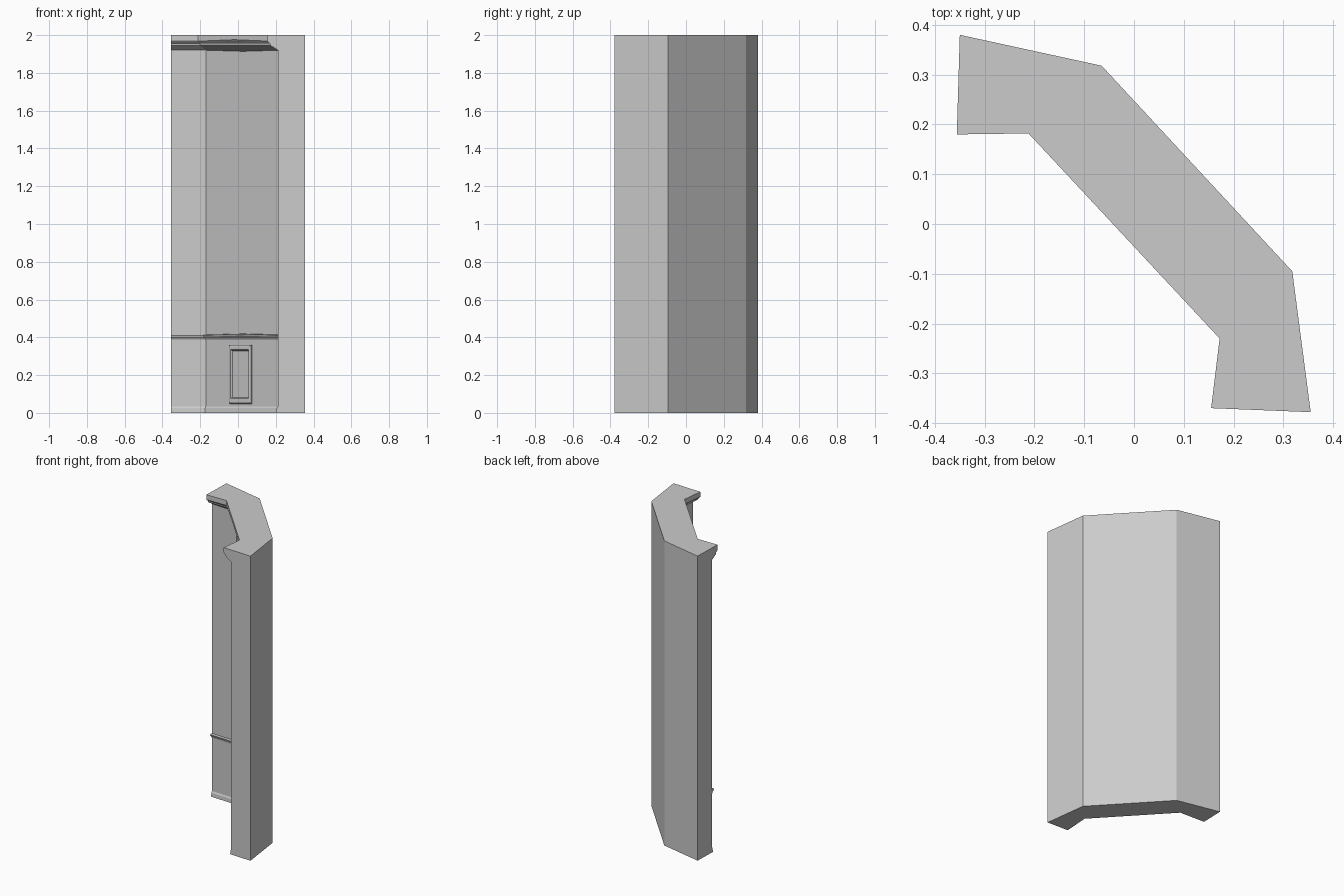
import bpy, bmesh
from mathutils import Vector as V

if "Cube" in bpy.data.objects:
    bpy.data.objects.remove(bpy.data.objects["Cube"])

# Plan stations along the bent wall: back point, wall face point, crown lip point
stations = [
    (V((-.350, .380)), V((-.354, .235)), V((-.356, .180))),
    (V((-.065, .318)), V((-.170, .226)), V((-.212, .182))),
    (V((.318, -.095)), V((.222, -.198)), V((.172, -.230))),
    (V((.355, -.378)), V((.211, -.372)), V((.155, -.370))),
]
mid = tuple((a + b) / 2 for a, b in zip(stations[1], stations[2]))
stations.insert(2, mid)


def make(name, bm):
    bmesh.ops.recalc_face_normals(bm, faces=bm.faces[:])
    me = bpy.data.meshes.new(name)
    bm.to_mesh(me)
    bm.free()
    ob = bpy.data.objects.new(name, me)
    bpy.context.collection.objects.link(ob)
    return ob


def loft(name, profile, path):
    """profile: (t, z, bow). t=0 wall face, 1 crown lip, None = back;
    bow shifts z at the middle station."""
    bm = bmesh.new()
    rings = []
    for st in path:
        back, wall, lip = st
        ring = []
        for t, z, bow in profile:
            p = back if t is None else wall.lerp(lip, t)
            ring.append(bm.verts.new((p.x, p.y, z + (bow if st is mid else 0))))
        rings.append(ring)
    n = len(profile)
    for a, b in zip(rings, rings[1:]):
        for i in range(n):
            j = (i + 1) % n
            bm.faces.new((a[i], a[j], b[j], b[i]))
    bm.faces.new(rings[0])
    bm.faces.new(rings[-1])
    return make(name, bm)


# Wall with skirting at the foot and stepped crown moulding at the top
loft("wall_with_crown", [
    (None, 0, 0), (.14, 0, 0), (.10, .025, 0), (0, .035, 0),
    (0, 1.92, -.006), (.12, 1.925, -.006), (.70, 1.945, 0), (.75, 1.956, 0),
    (.92, 1.963, .006), (1, 1.968, .008), (1, 2, 0), (None, 2, 0)], stations)

# Dado rail on the left and diagonal faces
loft("dado_rail", [
    (-.1, .385, 0), (.05, .387, 0), (.10, .395, 0), (.28, .403, .006),
    (.34, .412, .006), (-.1, .414, .006)], stations[:4])

# Vent frame on the diagonal face, built in local wall axes
w1, w2 = stations[1][1], stations[3][1]
along = (w2 - w1).normalized()
out = V((-along.y, along.x))
if out.dot(V((-1, -1))) < 0:
    out = -out
origin = w1 + along * ((.018 - w1.x) / along.x)

bm = bmesh.new()
loops = []
# half width, bottom z, top z, depth from wall
for hw, z0, z1, d in [(.084, .045, .36, -.005), (.084, .05, .36, .010),
                      (.078, .058, .352, .014), (.070, .075, .335, .014),
                      (.066, .082, .328, .004)]:
    loop = []
    for s, z in ((-hw, z0), (hw, z0), (hw, z1), (-hw, z1)):
        p = origin + along * s + out * d
        loop.append(bm.verts.new((p.x, p.y, z)))
    loops.append(loop)
for a, b in zip(loops, loops[1:]):
    for i in range(4):
        j = (i + 1) % 4
        bm.faces.new((a[i], a[j], b[j], b[i]))
bm.faces.new(loops[0])
bm.faces.new(loops[-1])
make("wall_panel_frame", bm)
